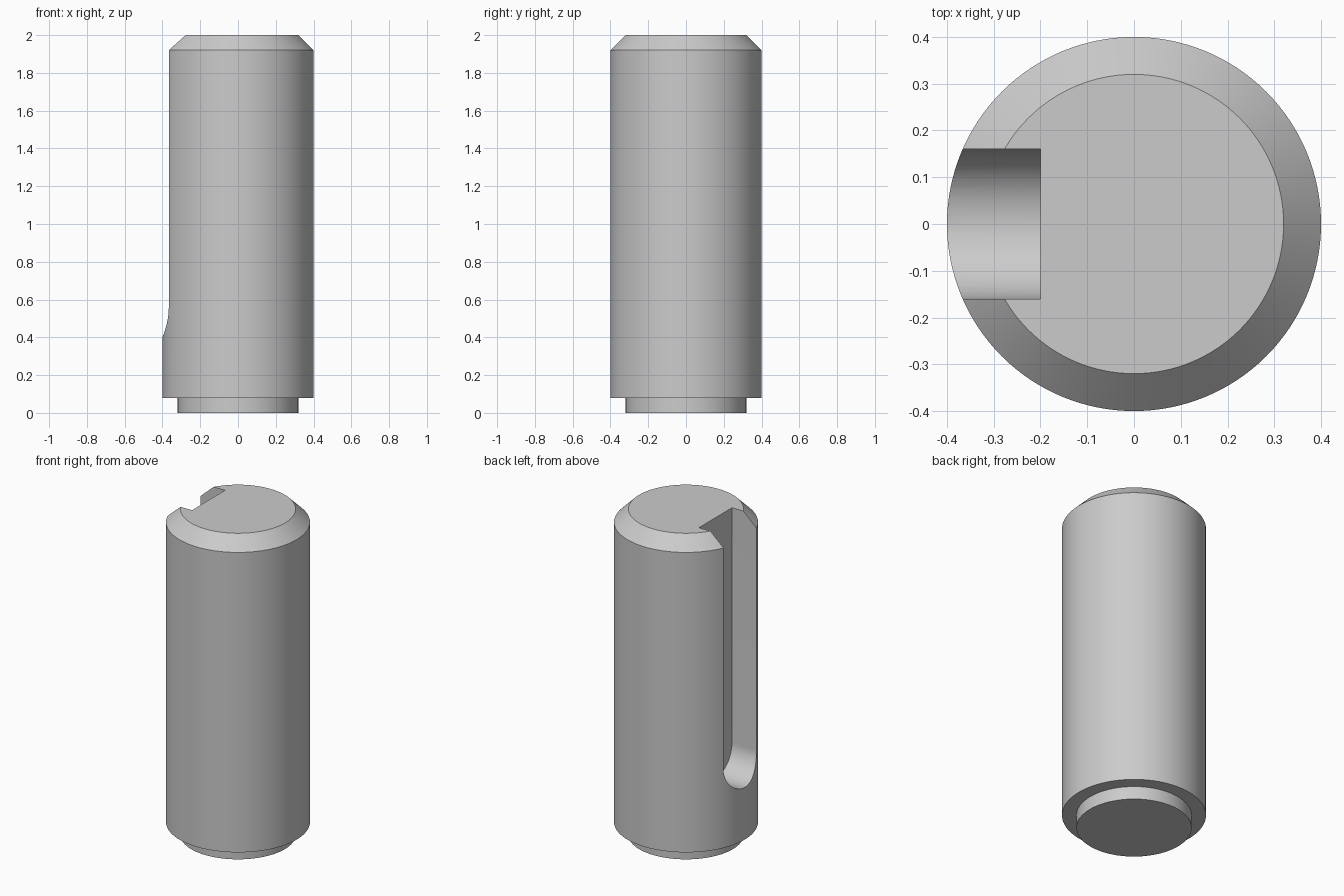
import bpy, bmesh, math

cube = bpy.data.objects.get("Cube")
if cube:
    bpy.data.objects.remove(cube, do_unlink=True)

# Plain grey metal
grey = bpy.data.materials.new("plain_grey")
grey.use_nodes = True
colour = (0.6, 0.6, 0.6, 1)
grey.diffuse_color = colour
grey.node_tree.nodes["Principled BSDF"].inputs["Base Color"].default_value = colour


def make_object(name, bm):
    bmesh.ops.recalc_face_normals(bm, faces=bm.faces)
    mesh = bpy.data.meshes.new(name)
    bm.to_mesh(mesh)
    bm.free()
    mesh.materials.append(grey)
    obj = bpy.data.objects.new(name, mesh)
    bpy.context.collection.objects.link(obj)
    return obj


# Round pin: narrow foot, straight body and chamfered top
SIDES = 128
profile = [(0.32, 0), (0.32, 0.08), (0.4, 0.08), (0.4, 1.92), (0.32, 2)]
bm = bmesh.new()
rings = [[bm.verts.new((r * math.cos(2 * math.pi * i / SIDES),
                        r * math.sin(2 * math.pi * i / SIDES), z))
          for i in range(SIDES)] for r, z in profile]
for low, high in zip(rings, rings[1:]):
    for i in range(SIDES):
        j = (i + 1) % SIDES
        bm.faces.new((low[i], low[j], high[j], high[i]))
bm.faces.new(rings[0][::-1])
bm.faces.new(rings[-1])
pin = make_object("slotted_pin", bm)

# Slot cutter: flat back, round lower end, open at the top
HALF, CENTRE = 0.16, 0.56
outline = [(HALF * math.cos(a), CENTRE + HALF * math.sin(a))
           for a in (math.pi + math.pi * k / 32 for k in range(33))]
outline += [(HALF, 2.2), (-HALF, 2.2)]
bm = bmesh.new()
face = bm.faces.new([bm.verts.new((-0.2, y, z)) for y, z in outline])
sweep = bmesh.ops.extrude_face_region(bm, geom=[face])["geom"]
bmesh.ops.translate(bm, vec=(-0.4, 0, 0),
                    verts=[v for v in sweep if isinstance(v, bmesh.types.BMVert)])
cutter = make_object("slot_cutter", bm)
cutter.hide_render = True

# Cut the slot
cut = pin.modifiers.new("slot", "BOOLEAN")
cut.operation = "DIFFERENCE"
cut.solver = "EXACT"
cut.object = cutter
bpy.ops.object.select_all(action="DESELECT")
bpy.context.view_layer.objects.active = pin
pin.select_set(True)
bpy.ops.object.modifier_apply(modifier=cut.name)
bpy.data.objects.remove(cutter, do_unlink=True)

# Smooth the round surfaces, keep the edges crisp
bpy.ops.object.shade_smooth_by_angle(angle=math.radians(30))
